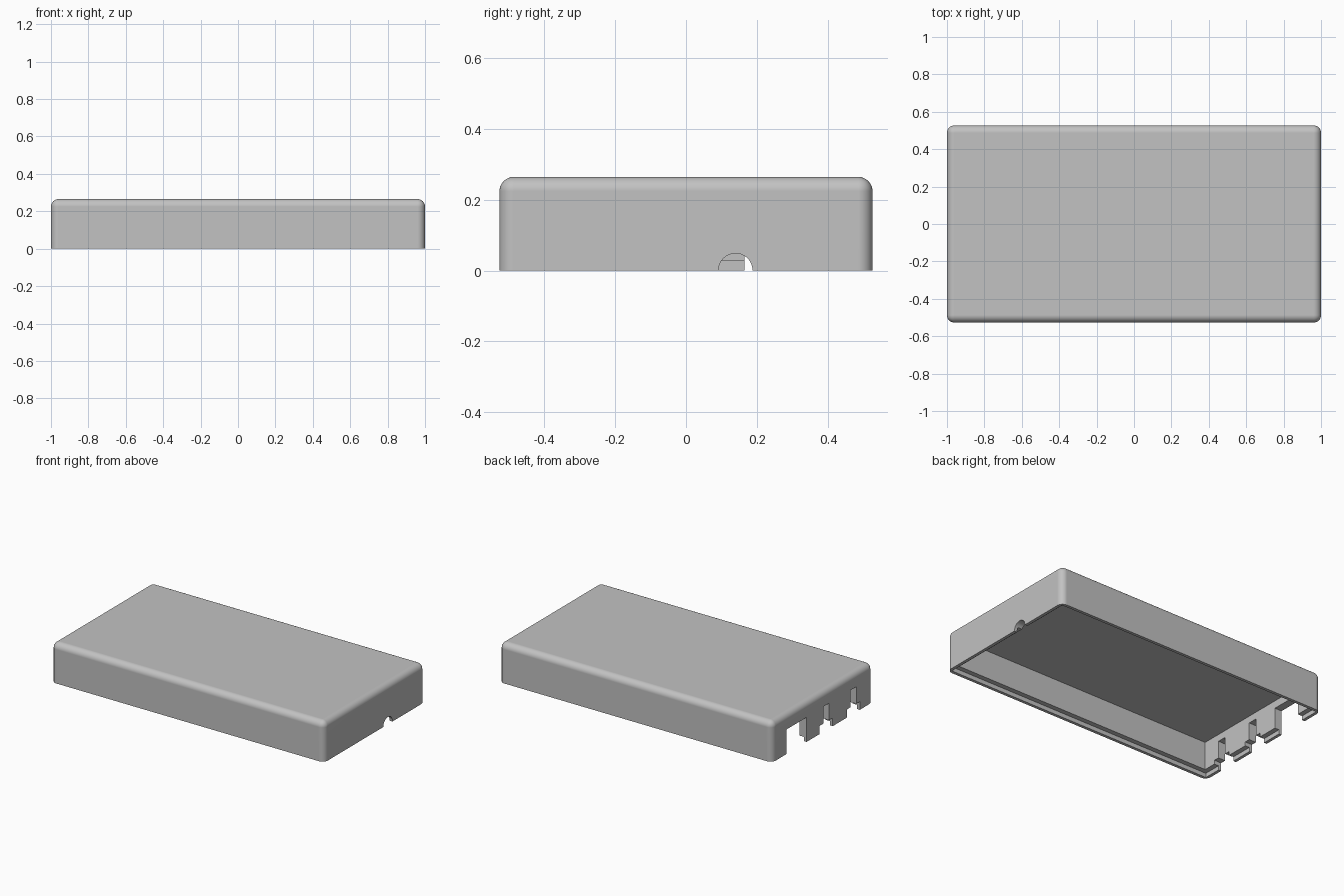
import bpy, bmesh, math
from mathutils import Matrix, Vector

cube = bpy.data.objects.get("Cube")
if cube:
    bpy.data.objects.remove(cube, do_unlink=True)

HX, HY, HEIGHT = 1.0, 0.527, 0.265   # half length, half depth, height
WALL, LIP, LIP_HEIGHT = 0.052, 0.02, 0.028
RADIUS = 0.04

grey = bpy.data.materials.new("plain_grey")
grey.use_nodes = True
colour = (0.54, 0.54, 0.54, 1)
grey.diffuse_color = colour
grey.node_tree.nodes["Principled BSDF"].inputs["Base Color"].default_value = colour


def add_object(name, bm):
    mesh = bpy.data.meshes.new(name)
    bm.to_mesh(mesh)
    bm.free()
    mesh.materials.append(grey)
    obj = bpy.data.objects.new(name, mesh)
    bpy.context.collection.objects.link(obj)
    return obj


def box_mesh(low, high):
    low, high = Vector(low), Vector(high)
    bm = bmesh.new()
    place = Matrix.Translation((low + high) / 2) @ Matrix.Diagonal((high - low).to_4d())
    bmesh.ops.create_cube(bm, size=1, matrix=place)
    return bm


def port(y_low, y_high, top):
    """Opening through the end wall, open at the rim."""
    return add_object("port_cutter", box_mesh((-HX - 0.1, y_low, -0.1),
                                              (-HX + WALL + 0.05, y_high, top)))


# Outer shell: top and upright edges rounded, rim left sharp
bm = box_mesh((-HX, -HY, 0), (HX, HY, HEIGHT))
rounded = [e for e in bm.edges if max(v.co.z for v in e.verts) > HEIGHT / 2]
bmesh.ops.bevel(bm, geom=rounded, offset=RADIUS, segments=8, profile=0.5,
                affect='EDGES', clamp_overlap=True)
shell = add_object("case_cover", bm)

# Hollow inside and the stepped lip around the rim
cutters = [
    add_object("cavity_cutter", box_mesh((-HX + WALL, -HY + WALL, -0.1),
                                         (HX - WALL, HY - WALL, HEIGHT - WALL))),
    add_object("lip_cutter", box_mesh((-HX + LIP, -HY + LIP, -0.1),
                                      (HX - LIP, HY - LIP, LIP_HEIGHT))),
]

# Port openings: one wide, two tall slots with wider feet
cutters.append(port(0.166, 0.378, 0.163))
for centre in (-0.322, -0.039):
    cutters.append(port(centre - 0.031, centre + 0.031, 0.167))
    cutters.append(port(centre - 0.068, centre + 0.068, 0.054))

# Half-round cable hole in the opposite end
bm = bmesh.new()
bmesh.ops.create_cone(bm, cap_ends=True, segments=48, radius1=0.048, radius2=0.048, depth=0.3,
                      matrix=Matrix.Translation((HX, 0.14, 0.001))
                      @ Matrix.Rotation(math.pi / 2, 4, 'Y'))
cutters.append(add_object("cable_hole_cutter", bm))

for cutter in cutters:
    cutter.hide_render = True
    cut = shell.modifiers.new(cutter.name, 'BOOLEAN')
    cut.operation = 'DIFFERENCE'
    cut.solver = 'EXACT'
    cut.object = cutter

# Bake the cuts and remove the cutters
depsgraph = bpy.context.evaluated_depsgraph_get()
baked = bpy.data.meshes.new_from_object(shell.evaluated_get(depsgraph))
shell.modifiers.clear()
shell.data = baked
baked.name = "case_cover"
baked.materials.clear()
baked.materials.append(grey)
for cutter in cutters:
    bpy.data.objects.remove(cutter, do_unlink=True)

# Smooth rounded edges, flat faces
bpy.ops.object.select_all(action='DESELECT')
shell.select_set(True)
bpy.context.view_layer.objects.active = shell
bpy.ops.object.shade_smooth_by_angle(angle=math.radians(30))
weighted = shell.modifiers.new("flat_face_normals", 'WEIGHTED_NORMAL')
weighted.keep_sharp = True
